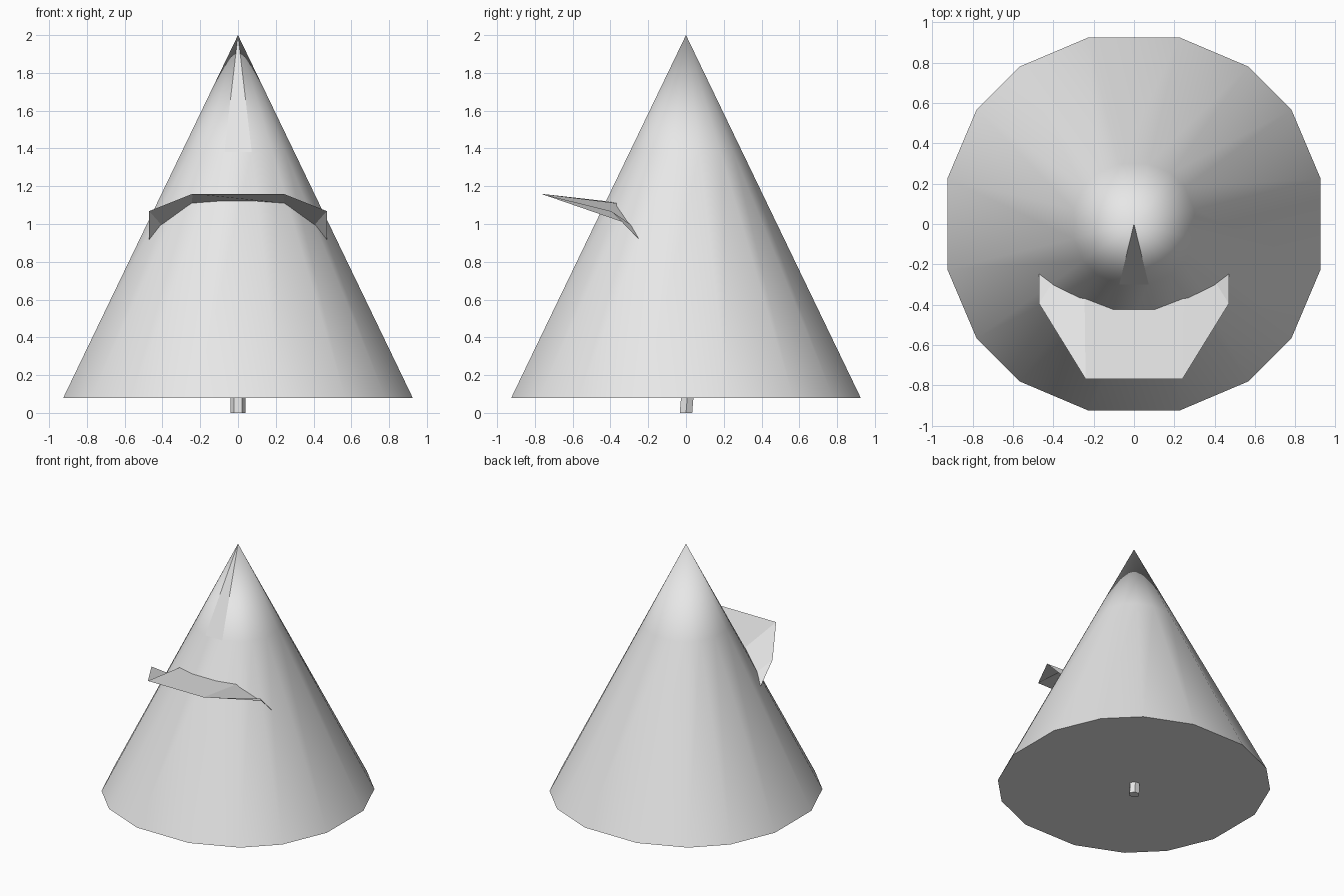
import bpy
import math

if "Cube" in bpy.data.objects:
    bpy.data.objects.remove(bpy.data.objects["Cube"])

grey = bpy.data.materials.new("light grey")
grey.diffuse_color = (0.8, 0.8, 0.8, 1)
grey.use_nodes = True
grey.node_tree.nodes["Principled BSDF"].inputs["Base Color"].default_value = grey.diffuse_color


def make(name, verts, faces, smooth=lambda i: True):
    me = bpy.data.meshes.new(name)
    me.from_pydata(verts, [], faces)
    me.materials.append(grey)
    for i, p in enumerate(me.polygons):
        p.use_smooth = smooth(i)
    ob = bpy.data.objects.new(name, me)
    bpy.context.collection.objects.link(ob)
    return ob


# cone body: 16 uneven sides, a ring below the tip, closed base
quarter = [(0.925, 0.225), (0.78, 0.567), (0.567, 0.78), (0.225, 0.925)]
ring = []
for k in range(4):
    c, s = round(math.cos(k * math.pi / 2)), round(math.sin(k * math.pi / 2))
    ring += [(c * x - s * y, s * x + c * y) for x, y in quarter]
n = len(ring)
z_base, z_ring, z_tip = 0.08, 1.38, 2.0
f = (z_tip - z_ring) / (z_tip - z_base)
verts = [(x, y, z_base) for x, y in ring]
verts += [(x * f, y * f, z_ring) for x, y in ring]
verts.append((0, 0, z_tip))
faces = [(i, (i + 1) % n, n + (i + 1) % n, n + i) for i in range(n)]
faces += [(n + i, n + (i + 1) % n, 2 * n) for i in range(n)]
faces.append(tuple(reversed(range(n))))
# the tip facet facing the front stays flat, as does the base
front = n + 11
cone = make("cone_body", verts, faces, lambda i: i not in (front, 2 * n))
cone.data.attributes.new("sharp_edge", "BOOLEAN", "EDGE")
for e in cone.data.edges:
    a, b = e.vertices
    if a < n and b < n:
        e.use_edge_sharp = True

# visor: thin sheet sloping up to the front, with drooping wings
half = [(0.24, -0.768, 1.16), (0.47, -0.395, 1.068), (0.47, -0.245, 0.915),
        (0.405, -0.29, 0.995), (0.245, -0.365, 1.11), (0.10, -0.415, 1.12)]
m = len(half)
vv = half + [(-x, y, z) for x, y, z in half]
vf = [(0, 4, 5, m + 5, m + 4, m), (0, 1, 3, 4), (1, 2, 3),
      (m, m + 4, m + 3, m + 1), (m + 1, m + 3, m + 2)]
make("visor", vv, vf, lambda i: False)

# short slanted stem under the base
k = 6
stem = []
for z, dy in ((0, 0), (0.1, 0.008)):
    stem += [(0.04 * math.cos(math.tau * i / k),
              0.038 * math.sin(math.tau * i / k) + dy, z) for i in range(k)]
sf = [(i, (i + 1) % k, k + (i + 1) % k, k + i) for i in range(k)]
sf += [tuple(reversed(range(k))), tuple(range(k, 2 * k))]
make("stem", stem, sf, lambda i: False)

# visor sheet faces upward
visor = bpy.data.objects["visor"].data
for p in visor.polygons:
    if p.normal.z < 0:
        p.flip()
